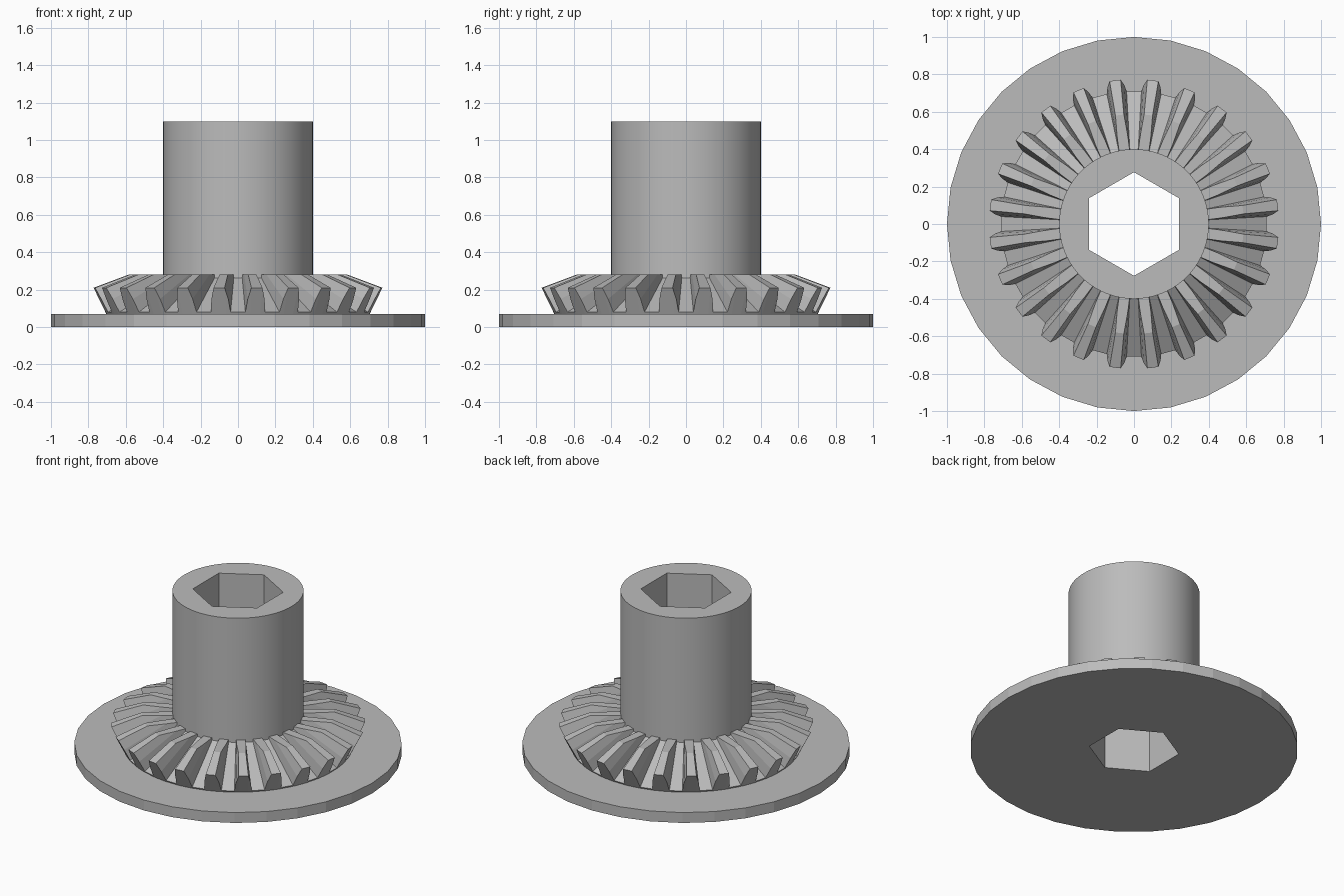
import bpy
import bmesh
from math import cos, sin, pi, radians, tau

cube = bpy.data.objects.get("Cube")
if cube:
    bpy.data.objects.remove(cube, do_unlink=True)

# One plain grey for the whole part
grey = bpy.data.materials.new("plain_grey")
grey.use_nodes = True
colour = (0.50, 0.50, 0.50, 1)
grey.diffuse_color = colour
grey.node_tree.nodes["Principled BSDF"].inputs["Base Color"].default_value = colour


def polygon_ring(sides, radius, z, count=96):
    """Points along a regular polygon with a corner on +y."""
    step = tau / sides
    points = []
    for i in range(count):
        a = tau * i / count
        r = radius * cos(step / 2) / cos(a % step - step / 2)
        points.append((r * cos(a + pi / 2), r * sin(a + pi / 2), z))
    return points


def loft(name, rings, closed=True):
    """Skin equal-length rings into a hollow solid that closes on itself."""
    bm = bmesh.new()
    loops = [[bm.verts.new(p) for p in ring] for ring in rings]
    for a, b in zip(loops, loops[1:] + loops[:1]):
        for i in range(len(a)):
            j = (i + 1) % len(a)
            bm.faces.new((a[i], a[j], b[j], b[i]))
    bmesh.ops.recalc_face_normals(bm, faces=bm.faces)
    mesh = bpy.data.meshes.new(name)
    bm.to_mesh(mesh)
    bm.free()
    mesh.materials.append(grey)
    obj = bpy.data.objects.new(name, mesh)
    bpy.context.collection.objects.link(obj)
    return obj


# Flange and round hub with a hexagonal bore right through
FLANGE_TOP, HUB_TOP = 0.07, 1.10
hub = loft("flanged_hub", [
    polygon_ring(6, 0.277, 0),
    polygon_ring(32, 1.0, 0),
    polygon_ring(32, 1.0, FLANGE_TOP),
    polygon_ring(96, 0.4, FLANGE_TOP),
    polygon_ring(96, 0.4, HUB_TOP),
    polygon_ring(6, 0.277, HUB_TOP),
])
bpy.context.view_layer.objects.active = hub
hub.select_set(True)
bpy.ops.object.shade_smooth_by_angle(angle=radians(6))

# Bevel gear: tooth outline on the back cone, tapering to a common apex
TEETH, APEX, GEAR_TOP = 24, 0.50, 0.28
half_tooth = [(-4.3, 0.71, 0.08), (-3.5, 0.745, 0.15), (-2.2, 0.775, 0.21)]
tooth = half_tooth + [(-a, r, z) for a, r, z in reversed(half_tooth)]
outline = [(radians(a) + tau * (k + 0.5) / TEETH, r, z)
           for k in range(TEETH) for a, r, z in tooth]


def to_xyz(polar):
    return [(r * cos(a), r * sin(a), z) for a, r, z in polar]


# Slide each outline point towards the apex until it meets the flat top
top = [(a, r * (APEX - GEAR_TOP) / (APEX - z), GEAR_TOP) for a, r, z in outline]
base = FLANGE_TOP - 0.01
loft("bevel_gear_teeth", [
    to_xyz([(a, 0.33, base) for a, r, z in outline]),
    to_xyz([(a, 0.70, base) for a, r, z in outline]),
    to_xyz(outline),
    to_xyz(top),
    to_xyz([(a, 0.33, GEAR_TOP) for a, r, z in outline]),
])
